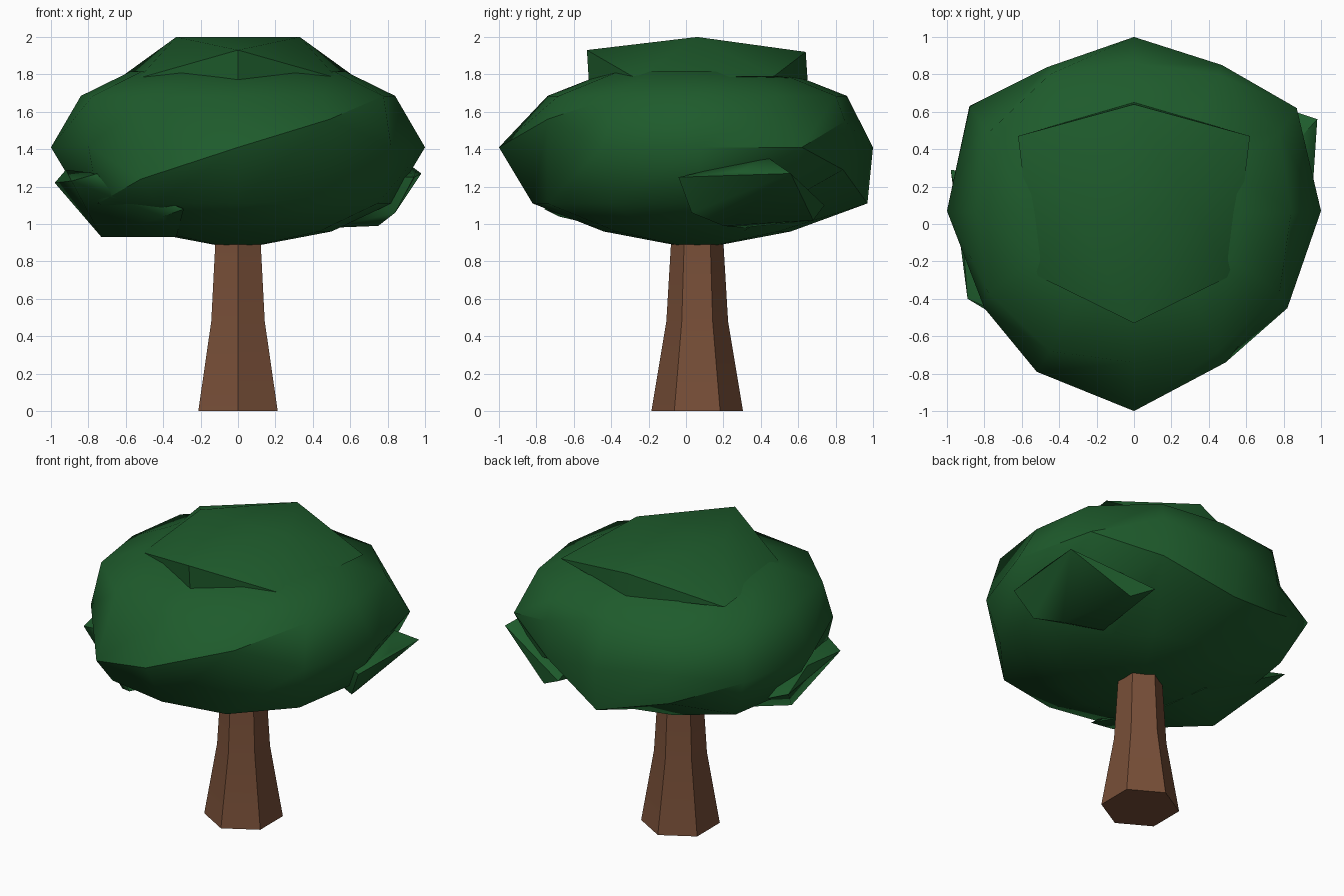
import bpy, bmesh, math
from mathutils import Vector

cube = bpy.data.objects.get("Cube")
if cube:
    bpy.data.objects.remove(cube, do_unlink=True)

CY = 0.06  # trunk and crown axis


def material(name, rgb):
    m = bpy.data.materials.new(name)
    m.use_nodes = True
    m.diffuse_color = (*rgb, 1)
    b = m.node_tree.nodes["Principled BSDF"]
    b.inputs["Base Color"].default_value = (*rgb, 1)
    b.inputs["Roughness"].default_value = 0.9
    return m


leaf = material("leaf green", (0.013, 0.105, 0.025))
bark = material("bark brown", (0.185, 0.077, 0.039))


def finish(name, bm, mat, angle):
    bmesh.ops.recalc_face_normals(bm, faces=bm.faces)
    mesh = bpy.data.meshes.new(name)
    bm.to_mesh(mesh)
    bm.free()
    mesh.materials.append(mat)
    ob = bpy.data.objects.new(name, mesh)
    bpy.context.collection.objects.link(ob)
    bpy.ops.object.select_all(action='DESELECT')
    ob.select_set(True)
    bpy.context.view_layer.objects.active = ob
    bpy.ops.object.shade_smooth_by_angle(angle=math.radians(angle))


def loft(bm, rings):
    """Bridge neighbouring rings of points with quads."""
    loops = [[bm.verts.new(p) for p in ring] for ring in rings]
    n = len(loops[0])
    for a, b in zip(loops, loops[1:]):
        for i in range(n):
            j = (i + 1) % n
            bm.faces.new((a[i], a[j], b[j], b[i]))
    return loops


def crease(bm, chain):
    """Mark a sharp line along a chain of vertices, cutting quads where needed."""
    for a, b in zip(chain, chain[1:]):
        if not bm.edges.get((a, b)):
            bmesh.ops.connect_verts(bm, verts=[a, b])
        bm.edges.get((a, b)).smooth = False


def ring(n, rx, ry, z, bulge=0):
    """Oval of n points; bulge widens it along the diagonals."""
    pts = []
    for i in range(n):
        a = math.tau * i / n
        k = 1 + bulge * abs(math.sin(2 * a))
        pts.append(Vector((k * rx * math.sin(a), CY - k * ry * math.cos(a), z)))
    return pts


def hull(name, points, angle=50):
    bm = bmesh.new()
    for p in points:
        bm.verts.new(p)
    res = bmesh.ops.convex_hull(bm, input=bm.verts)
    bmesh.ops.delete(bm, geom=res["geom_interior"], context='VERTS')
    finish(name, bm, leaf, angle)


# Trunk: flared six-sided column
bm = bmesh.new()
loops = loft(bm, [ring(6, r, r, z) for r, z in
                  ((0.245, 0), (0.165, 0.48), (0.14, 0.9), (0.13, 1.1))])
bm.faces.new(loops[0])
bm.faces.new(loops[-1])
finish("trunk", bm, bark, 15)

# Main crown: rings around an uneven rim
rim = [Vector(p) for p in (
    (0, -1, 1.41), (0.49, -0.74, 1.56), (0.82, -0.45, 1.41), (1, 0.07, 1.41),
    (0.87, 0.62, 1.41), (0.47, 0.85, 1.55), (0, 1, 1.41), (-0.46, 0.84, 1.42),
    (-0.88, 0.63, 1.4), (-1, 0.07, 1.41), (-0.8, -0.45, 1.42), (-0.52, -0.79, 1.24))]
lower = ring(12, 0.82, 0.88, 1.11, 0.06)
lower[5] = Vector((0.46, 0.84, 1.29))
lower[6].y = 0.97
lower[7] = Vector((-0.45, 0.83, 1.22))
upper = ring(12, 0.84, 0.8, 1.685, 0.08)
bm = bmesh.new()
loops = loft(bm, [ring(12, 0.5, 0.5, 0.96), lower, rim, upper,
                  ring(12, 0.575, 0.47, 1.815, 0.04)])
for loop, z in ((loops[0], 0.865), (loops[-1], 1.87)):
    pole = bm.verts.new((0, CY, z))
    for i in range(12):
        bm.faces.new((loop[i], loop[(i + 1) % 12], pole))

# Sharp folds across the front and the back of the crown
_, low, mid, top, _ = loops
crease(bm, [low[10], mid[11], mid[0], mid[1], top[2]])
crease(bm, [mid[4], low[5], low[6], low[7], mid[8]])
crease(bm, [mid[3], mid[4], mid[5]])
finish("main_crown", bm, leaf, 60)

# Top tuft: faceted cap with a short ridge, mirrored across x
half = ((0.33, 0.06, 2), (0.53, -0.27, 1.78), (0.62, 0.47, 1.79), (0.59, 0.3, 1.79))
middle = [(0, -0.53, 1.93), (0, 0.64, 1.92), (0, -0.52, 1.77), (0, 0.65, 1.77)]
hull("top_tuft", middle + [(s * x, y, z) for s in (-1, 1) for x, y, z in half])

# Low side tufts
hull("left_tuft", (
    (0.98, 0.56, 1.27), (0.94, -0.04, 1.25), (0.95, 0.28, 1.28), (0.86, 0.43, 1.36),
    (0.75, 0.2, 0.99), (0.5, 0.3, 0.98), (0.45, 0.74, 1.1), (0.6, 0.68, 1.02),
    (0.5, 0.2, 1.25), (0.84, 0.03, 1.06)))
hull("right_tuft", (
    (-0.98, 0.29, 1.22), (-0.89, -0.4, 1.23), (-0.92, 0, 1.29), (-0.73, -0.1, 0.93),
    (-0.33, -0.2, 0.93), (-0.4, -0.68, 1.04), (-0.29, -0.76, 1.08),
    (-0.75, -0.46, 1.27), (-0.5, 0.1, 1.2), (-0.4, 0.2, 0.94)))
